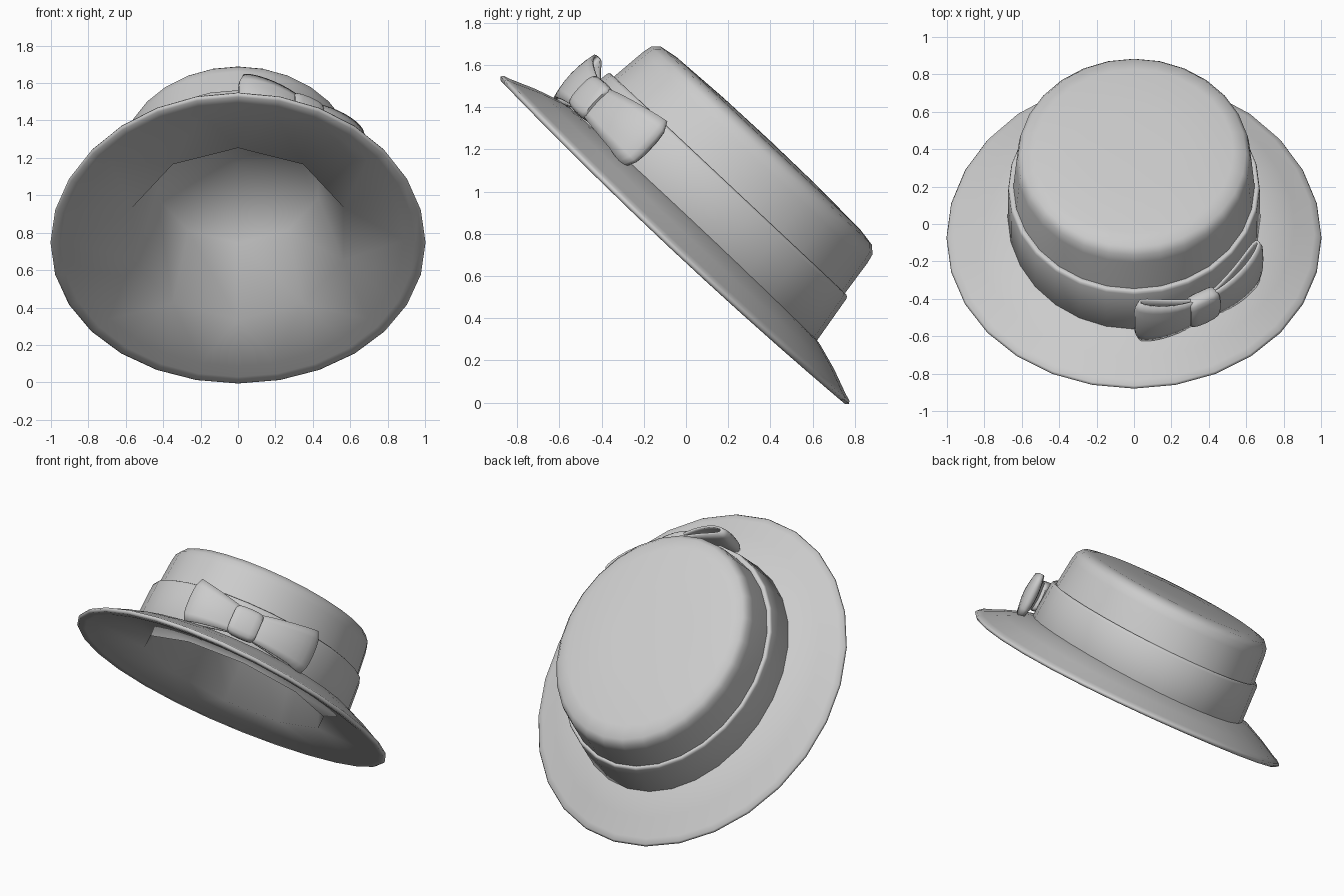
import bpy, bmesh, math
from mathutils import Matrix, Vector

cube = bpy.data.objects.get("Cube")
if cube:
    bpy.data.objects.remove(cube, do_unlink=True)

# The hat is an oval, tipped back
OVAL = 0.885
TILT = (Matrix.Translation((0, -0.055, 0.78)) @ Matrix.Rotation(math.radians(-43.2), 4, 'X')
        @ Matrix.Diagonal((OVAL, 1, 1, 1)))
SIDES = 28

grey = bpy.data.materials.new("warm_grey")
grey.use_nodes = True
grey.diffuse_color = (0.6, 0.6, 0.6, 1)
grey.node_tree.nodes["Principled BSDF"].inputs["Base Color"].default_value = (0.6, 0.6, 0.6, 1)


def point(degrees, r, h, narrow=1, back=0):
    """Position round the crown: 0 degrees is the front, growing towards +x."""
    a = math.radians(degrees)
    sag = 0.03 * max(0, (r - 0.8) / 0.33) * math.sin(a) ** 2 if h < 0.1 else 0
    return Vector((r * narrow * math.sin(a), back - r * math.cos(a), h - sag))


def finish(name, bm, sharp=50):
    bmesh.ops.recalc_face_normals(bm, faces=bm.faces)
    bm.transform(TILT)
    mesh = bpy.data.meshes.new(name)
    bm.to_mesh(mesh)
    bm.free()
    mesh.materials.append(grey)
    ob = bpy.data.objects.new(name, mesh)
    bpy.context.collection.objects.link(ob)
    bpy.ops.object.select_all(action='DESELECT')
    ob.select_set(True)
    bpy.context.view_layer.objects.active = ob
    bpy.ops.object.shade_smooth_by_angle(angle=math.radians(sharp))
    return ob


def lathe(bm, profile, sides, back=0.0):
    """Rings of (radius, height, side narrowing); a zero radius closes with a fan."""
    rings = []
    for r, h, narrow in profile:
        count = sides if r > 0 else 1
        rings.append([bm.verts.new(point(360 * i / sides, r, h, narrow, back))
                      for i in range(count)])
    for a, b in zip(rings, rings[1:]):
        for i in range(sides):
            j = (i + 1) % sides
            if len(b) == 1:
                bm.faces.new((a[i], a[j], b[0]))
            else:
                bm.faces.new((a[i], a[j], b[j], b[i]))
    return rings


def ring_edges(bm, ring):
    return [bm.edges.get((ring[i - 1], ring[i])) for i in range(len(ring))]


# Crown with a softly rounded top
bm = bmesh.new()
lathe(bm, [(0.80, 0.10, 0.94), (0.752, 0.35, 0.97), (0.73, 0.54, 0.975), (0.72, 0.585, 0.975),
           (0.688, 0.617, 0.98), (0.6, 0.632, 1), (0.3, 0.644, 1), (0, 0.647, 1)], SIDES, 0.018)
finish("crown", bm)

# Ribbon band round the crown
bm = bmesh.new()
lathe(bm, [(0.79, 0.08, 0.94), (0.812, 0.11, 0.94), (0.779, 0.345, 0.975), (0.774, 0.358, 0.975),
           (0.764, 0.362, 0.975), (0.74, 0.355, 0.975)], SIDES, 0.013)
finish("hat_band", bm)

# Brim with rolled edge, its underside running into the faceted hollow
bm = bmesh.new()
brim = lathe(bm, [(r, h, 1) for r, h in (
    (0.74, 0.122), (0.84, 0.105), (0.97, 0.065), (1.09, 0.017), (1.125, 0.006), (1.133, -0.007),
    (1.118, -0.02), (1.07, -0.018), (1.0, -0.004))], SIDES, 0.008)
hollow = lathe(bm, [(0.67, 0.02, 1), (0.51, 0.43, 1), (0, 0.53, 1)], 10)
bmesh.ops.bridge_loops(bm, edges=ring_edges(bm, brim[-1]) + ring_edges(bm, hollow[0]))
finish("brim_and_lining", bm, 100)


# Bow loops: a ribbon folded back on itself, flaring away from the knot
def bow_loop(name, start, end):
    bm = bmesh.new()
    steps, rows = 24, 7
    grid = []
    for i in range(steps):
        t = 2 * math.pi * i / steps
        along = 0.5 - 0.5 * math.cos(t)
        bulge = math.copysign(abs(math.sin(t)) ** 0.7, math.sin(t))
        gap = 0.052 * bulge * (0.5 + 0.5 * along)
        low, high = 0.13 - 0.04 * along, 0.295 + 0.085 * along
        column = []
        for k in range(rows):
            f = k / (rows - 1)
            puff = 0.75 + 0.4 * math.sin(math.pi * f)
            reach = along * (1 - 0.07 * abs(2 * f - 1) ** 4)
            angle = start + (end - start) * reach
            column.append(bm.verts.new(point(angle, 0.85 + gap * puff, low + (high - low) * f)))
        grid.append(column)
    for i in range(steps):
        a, b = grid[i], grid[(i + 1) % steps]
        for k in range(rows - 1):
            bm.faces.new((a[k], b[k], b[k + 1], a[k + 1]))
    ob = finish(name, bm)
    thick = ob.modifiers.new("ribbon_thickness", 'SOLIDIFY')
    thick.thickness = 0.014


bow_loop("bow_loop_right", 27, 0)
bow_loop("bow_loop_left", 32, 64)

# Bow knot: a rounded strap over the middle
bm = bmesh.new()
rings = []
for angle, size in ((23, 0.8), (24, 0.95), (26, 1), (29.5, 1.02), (33, 1), (35, 0.95), (36, 0.8)):
    ring = []
    for i in range(16):
        t = 2 * math.pi * i / 16
        c, s = math.cos(t), math.sin(t)
        r = 0.845 + 0.054 * size * math.copysign(abs(c) ** 0.6, c)
        h = 0.213 + 0.098 * size * math.copysign(abs(s) ** 0.6, s)
        ring.append(bm.verts.new(point(angle, r, h)))
    rings.append(ring)
for a, b in zip(rings, rings[1:]):
    for i in range(16):
        bm.faces.new((a[i - 1], a[i], b[i], b[i - 1]))
bm.faces.new(rings[0])
bm.faces.new(rings[-1])
finish("bow_knot", bm)
